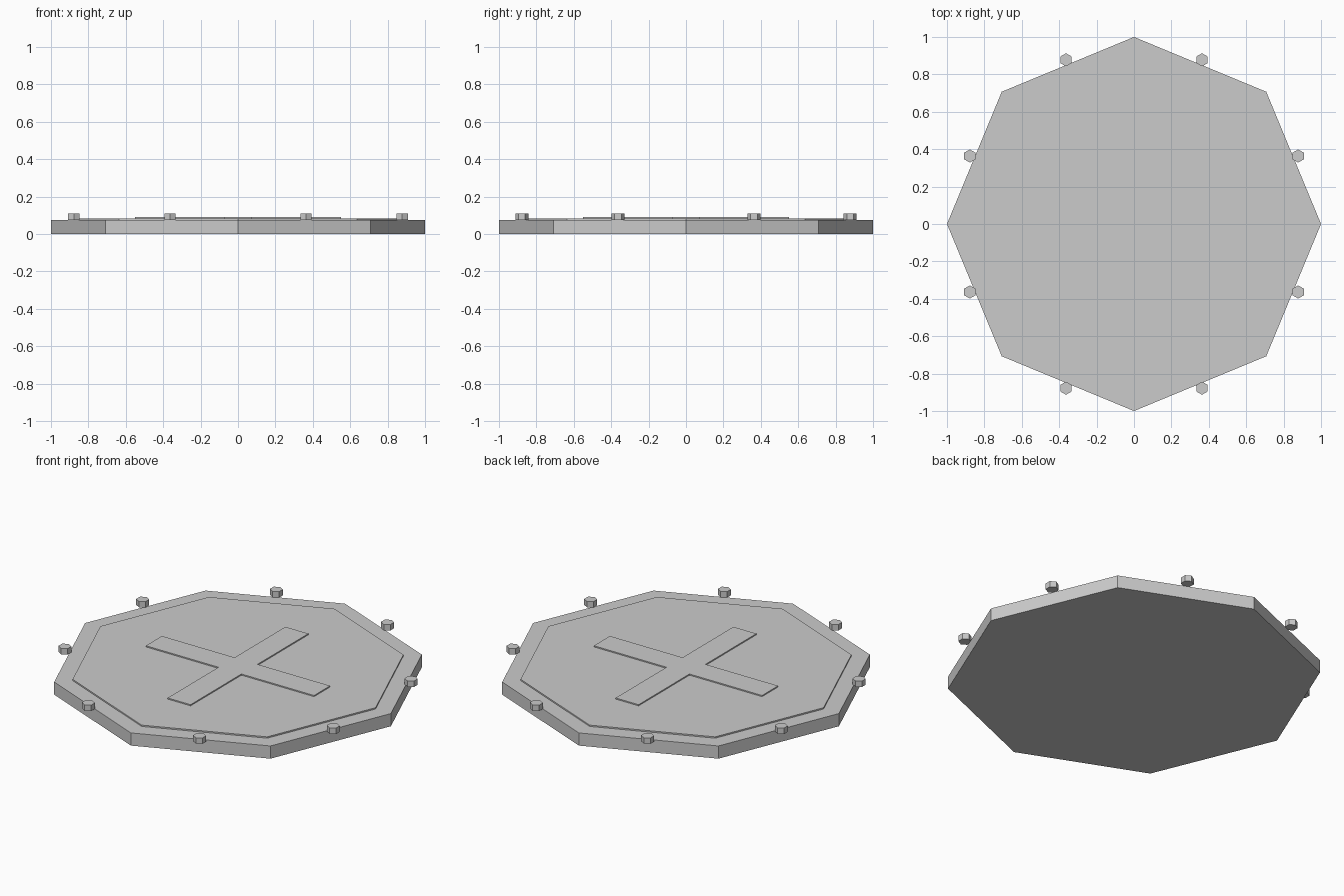
import bpy
import bmesh
from math import cos, sin, pi

cube = bpy.data.objects.get("Cube")
if cube:
    bpy.data.objects.remove(cube, do_unlink=True)

grey = bpy.data.materials.new("light_grey_metal")
grey.use_nodes = True
colour = (0.6, 0.6, 0.6, 1)
grey.diffuse_color = colour
grey.node_tree.nodes["Principled BSDF"].inputs["Base Color"].default_value = colour


def ring(radius, sides, turn=0.0):
    """Corner points of a regular polygon."""
    angles = [turn + 2 * pi * i / sides for i in range(sides)]
    return [(radius * cos(a), radius * sin(a)) for a in angles]


def prism(name, outline, bottom, top, centre=(0, 0)):
    """Extrude a flat outline upwards into a solid part."""
    bm = bmesh.new()
    base = bm.faces.new([bm.verts.new((x, y, bottom)) for x, y in outline])
    side = bmesh.ops.extrude_face_region(bm, geom=[base], use_keep_orig=True)
    raised = [v for v in side["geom"] if isinstance(v, bmesh.types.BMVert)]
    bmesh.ops.translate(bm, verts=raised, vec=(0, 0, top - bottom))
    bmesh.ops.recalc_face_normals(bm, faces=bm.faces)
    mesh = bpy.data.meshes.new(name)
    bm.to_mesh(mesh)
    bm.free()
    mesh.materials.append(grey)
    part = bpy.data.objects.new(name, mesh)
    part.location = (centre[0], centre[1], 0)
    bpy.context.collection.objects.link(part)
    return part


# Octagonal base and slightly raised inner panel
prism("base_plate", ring(1.0, 8), 0, 0.075)
prism("raised_panel", ring(0.9, 8), 0.07, 0.083)

# Raised cross: one arm's three corners turned to all four sides
reach, half = 0.55, 0.075
cross = []
for i in range(4):
    c, s = round(cos(i * pi / 2)), round(sin(i * pi / 2))
    for x, y in ((reach, -half), (reach, half), (half, half)):
        cross.append((x * c - y * s, x * s + y * c))
prism("raised_cross", cross, 0.08, 0.09)

# Hexagonal bolts along the middle of each edge
for i, spot in enumerate(ring(0.95, 8, pi / 8)):
    prism(f"bolt_{i + 1}", ring(0.035, 6, pi / 6), 0.075, 0.11, spot)
